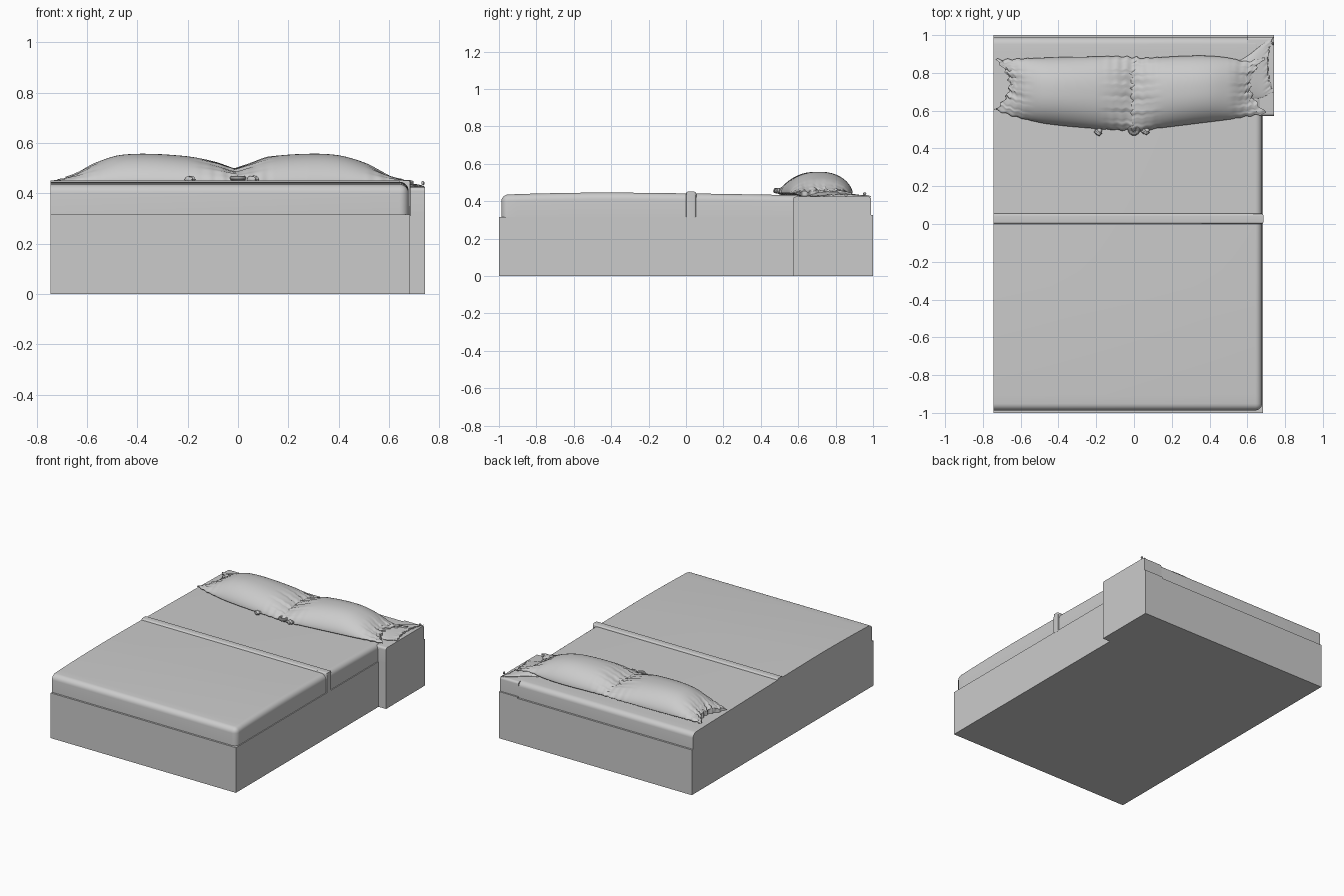
import bpy, bmesh, math, random

if "Cube" in bpy.data.objects:
    bpy.data.objects.remove(bpy.data.objects["Cube"])

random.seed(4)


def finish(name, bm, angle=40):
    bmesh.ops.recalc_face_normals(bm, faces=bm.faces[:])
    me = bpy.data.meshes.new(name)
    bm.to_mesh(me)
    bm.free()
    ob = bpy.data.objects.new(name, me)
    bpy.context.collection.objects.link(ob)
    bpy.ops.object.select_all(action='DESELECT')
    ob.select_set(True)
    bpy.context.view_layer.objects.active = ob
    bpy.ops.object.shade_smooth_by_angle(angle=math.radians(angle))
    return ob


def box(name, lo, hi, radius=0, pick=None, cuts=0, top=None):
    """Box between two corners; optional cuts along y, shaped top, bevelled edges."""
    bm = bmesh.new()
    bmesh.ops.create_cube(bm, size=1)
    for v in bm.verts:
        for i in range(3):
            v.co[i] = lo[i] + (v.co[i] + 0.5) * (hi[i] - lo[i])
    for k in range(1, cuts + 1):
        y = lo[1] + (hi[1] - lo[1]) * k / (cuts + 1)
        bmesh.ops.bisect_plane(bm, geom=bm.verts[:] + bm.edges[:] + bm.faces[:],
                               plane_co=(0, y, 0), plane_no=(0, 1, 0))
    if radius:
        def keep(e):
            if len(e.link_faces) != 2 or e.calc_face_angle(0) < 0.5:
                return False
            a, b = e.verts
            on = set()
            for i, ax in enumerate("xyz"):
                for val, s in ((lo[i], "-"), (hi[i], "+")):
                    if abs(a.co[i] - val) < 1e-5 and abs(b.co[i] - val) < 1e-5:
                        on.add(s + ax)
            return any(set(p.split()) <= on for p in pick)
        edges = [e for e in bm.edges if keep(e)]
        bmesh.ops.bevel(bm, geom=edges, offset=radius, segments=6, profile=0.5,
                        affect='EDGES', clamp_overlap=True)
    if top:
        for v in bm.verts:
            f = (v.co.z - lo[2]) / (hi[2] - lo[2])
            v.co.z += f * (top(v.co.y) - hi[2])
    return finish(name, bm)


def top_height(y):
    """Mattress crown: highest toward the foot half, falling to the head."""
    return 0.446 - 0.022 * max(0, (y + 0.4) / 1.4) ** 1.3 - 0.012 * max(0, (-0.4 - y) / 0.6) ** 2


def sample(st, x):
    """Smooth interpolation through stations (x, y front, y back, top)."""
    i = 0
    while i < len(st) - 2 and x > st[i + 1][0]:
        i += 1
    p = [st[max(0, min(len(st) - 1, i + k))] for k in (-1, 0, 1, 2)]
    t = (x - p[1][0]) / (p[2][0] - p[1][0])
    return [0.5 * (2 * b + (c - a) * t + (2 * a - 5 * b + 4 * c - d) * t * t
                   + (3 * b - a - 3 * c + d) * t ** 3)
            for a, b, c, d in zip(*p)][1:]


def cushion(name, stations, bottom, wrinkle, flare_l, flare_r, nx=100, nv=56):
    """Lofted cloth with creased, concave ends."""
    bm = bmesh.new()
    x0, x1 = stations[0][0], stations[-1][0]
    phases = [random.uniform(0, 6.28) for _ in range(4)]
    rings = []
    for i in range(nx + 1):
        u = i / nx
        x = x0 + (x1 - x0) * u
        yf, yb, zt = sample(stations, x)
        el, er = max(0, 1 - u / 0.28), max(0, 1 - (1 - u) / 0.28)
        end = el + er
        ring = []
        for side in (1, -1):
            for j in range(nv):
                v = side * (-math.cos(math.pi * j / nv))
                dome = max(0, 1 - abs(v) ** 2.3) ** 0.62
                fold = (math.sin(13 * v + phases[0] + 5 * u) + math.sin(29 * v + phases[1])
                        + 0.7 * math.sin(47 * v + phases[2])) * wrinkle * end * dome
                mid = bottom + 0.02
                if side > 0:
                    z = mid + (zt - mid) * dome + fold
                else:
                    z = mid - 0.03 * dome
                jag = 0.012 * math.sin(21 * v + phases[3])
                dx = flare_l * el ** 2 * (1 - v * v + jag * 8) - flare_r * er ** 2 * (1 - v * v + jag * 8)
                y = (yf + yb) / 2 + v * (yb - yf) / 2 + 0.006 * end * math.sin(90 * u)
                ring.append(bm.verts.new((x + dx, y, z)))
        rings.append(ring)
    n = 2 * nv
    for a, b in zip(rings, rings[1:]):
        for j in range(n):
            bm.faces.new((a[j], a[(j + 1) % n], b[(j + 1) % n], b[j]))
    # Close the pinched ends with strips joining top and bottom
    for r in (rings[0], rings[-1]):
        for j in range(nv):
            q = [r[j], r[j + 1], r[(n - j - 1) % n], r[(n - j) % n]]
            q = list(dict.fromkeys(q))
            if len(q) > 2:
                bm.faces.new(q)
    return finish(name, bm, 60)


# Bed base
box("bed_base", (-0.745, -1, 0), (0.684, 1, 0.315))

# Mattress, cut flat on the left and rounded on the other sides
box("mattress", (-0.745, -0.987, 0.3), (0.678, 0.987, 0.44), 0.036,
    ["-y +z", "+y +z", "+x +z", "+x -y", "+x +y"], cuts=23, top=top_height)

# Folded blanket band across the middle
box("blanket_fold", (-0.745, 0.0, 0.31), (0.685, 0.055, 0.451), 0.012,
    ["-y +z", "+y +z", "+x -y", "+x +y"])
box("blanket_fold_edge", (0.6, 0.004, 0.31), (0.684, 0.05, 0.448), 0.02, ["+x +z"])

# Bedside block at the head
box("bedside_base", (0.6, 0.572, 0), (0.742, 1, 0.325))
box("bedside_top", (0.6, 0.572, 0.3), (0.742, 0.99, 0.424), 0.015,
    ["-y +z", "+y +z"])

# Pillows: stations are x, front y, back y, top z
cushion("left_pillow", [
    (-0.735, 0.605, 0.87, 0.462), (-0.65, 0.575, 0.872, 0.487), (-0.58, 0.555, 0.876, 0.517),
    (-0.48, 0.533, 0.88, 0.550), (-0.36, 0.518, 0.884, 0.557), (-0.2, 0.505, 0.886, 0.547),
    (-0.1, 0.498, 0.888, 0.527), (0.02, 0.495, 0.882, 0.490)],
    0.428, 0.0035, 0.075, 0.01)
cushion("right_pillow", [
    (-0.05, 0.495, 0.878, 0.488), (0.03, 0.492, 0.878, 0.513), (0.12, 0.506, 0.882, 0.545),
    (0.28, 0.525, 0.89, 0.557), (0.4, 0.54, 0.89, 0.551), (0.5, 0.553, 0.88, 0.523),
    (0.6, 0.57, 0.86, 0.480), (0.7, 0.582, 0.88, 0.455)],
    0.425, 0.0035, 0.01, 0.085)

# Loose cloth spilling over the bedside block
cushion("loose_cloth", [
    (0.54, 0.68, 0.86, 0.452), (0.6, 0.66, 0.89, 0.452), (0.68, 0.67, 0.95, 0.440),
    (0.738, 0.70, 0.985, 0.432)], 0.408, 0.003, 0.0, 0.03, nx=30)

# Cloth knots at the pillow fronts and a loose tuft
for name, loc, size in (("left_knot", (-0.19, 0.487, 0.455), (0.02, 0.02, 0.013)),
                        ("middle_knot", (0.06, 0.49, 0.455), (0.022, 0.017, 0.014)),
                        ("cloth_tuft", (0.735, 0.955, 0.44), (0.006, 0.008, 0.008))):
    bm = bmesh.new()
    bmesh.ops.create_icosphere(bm, subdivisions=3, radius=1)
    for v in bm.verts:
        k = 1 + 0.15 * math.sin(5 * v.co.x + 7 * v.co.y)
        v.co = [c + k * s * w for c, s, w in zip(loc, size, v.co)]
    finish(name, bm)
bpy.ops.mesh.primitive_torus_add(location=(0.0, 0.50, 0.46), major_radius=0.022,
                                 minor_radius=0.01, major_segments=24, minor_segments=10)
bpy.context.object.name = "cloth_loop"
bpy.ops.object.shade_smooth_by_angle()
